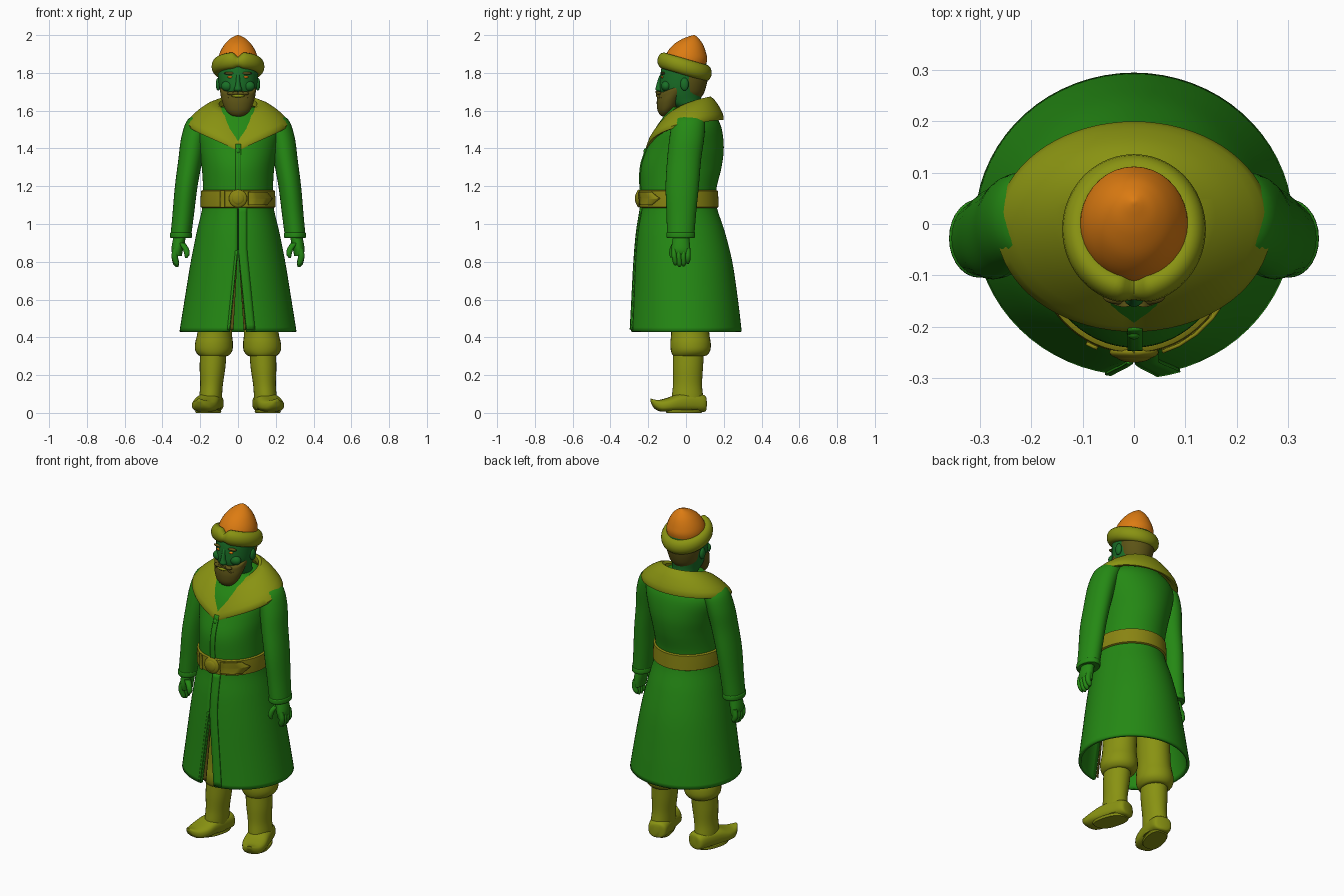
import bpy, bmesh, math
from mathutils import Vector

if "Cube" in bpy.data.objects:
    bpy.data.objects.remove(bpy.data.objects["Cube"], do_unlink=True)


def material(name, rgb):
    m = bpy.data.materials.new(name)
    m.use_nodes = True
    m.diffuse_color = (*rgb, 1)
    m.node_tree.nodes["Principled BSDF"].inputs["Base Color"].default_value = (*rgb, 1)
    return m


GREEN = material("coat green", (0.018, 0.25, 0.007))
SKIN = material("skin green", (0.01, 0.16, 0.02))
OLIVE = material("fur and boot olive", (0.25, 0.29, 0.006))
BELT = material("belt olive", (0.25, 0.23, 0.006))
BROWN = material("beard brown", (0.11, 0.09, 0.008))
ORANGE = material("hat orange", (0.72, 0.2, 0.006))


def smooth_rows(rows, n=5):
    """Catmull-Rom resampling of a list of equal-length tuples."""
    r = [Vector(v) for v in rows]
    out = []
    for i in range(len(r) - 1):
        a, b, c, d = r[max(i - 1, 0)], r[i], r[i + 1], r[min(i + 2, len(r) - 1)]
        for k in range(n):
            t = k / n
            out.append(b + (c - a) * t / 2 + (a * 2 - b * 5 + c * 4 - d) * t * t / 2
                       + (b * 3 - a - c * 3 + d) * t ** 3 / 2)
    return out + [r[-1]]


def skin_rings(name, rings, mat, closed=True, capped=True, loop=False, thick=0):
    """Join rows of points with faces; optionally cap, close or thicken."""
    bm = bmesh.new()
    vs = [[bm.verts.new(p) for p in ring] for ring in rings]
    n, m = len(rings[0]), len(rings)
    for i in range(m if loop else m - 1):
        lo, hi = vs[i], vs[(i + 1) % m]
        for j in range(n if closed else n - 1):
            k = (j + 1) % n
            bm.faces.new((lo[j], lo[k], hi[k], hi[j]))
    if capped and not loop:
        bm.faces.new(vs[0][::-1])
        bm.faces.new(vs[-1])
    if capped or loop:
        bmesh.ops.recalc_face_normals(bm, faces=bm.faces)
    me = bpy.data.meshes.new(name)
    bm.to_mesh(me)
    bm.free()
    me.materials.append(mat)
    ob = bpy.data.objects.new(name, me)
    bpy.context.collection.objects.link(ob)
    if thick:
        mod = ob.modifiers.new("thickness", "SOLIDIFY")
        mod.thickness, mod.offset = abs(thick), (1 if thick > 0 else -1)
    bpy.ops.object.select_all(action="DESELECT")
    ob.select_set(True)
    bpy.context.view_layer.objects.active = ob
    bpy.ops.object.shade_smooth_by_angle(angle=math.radians(45))
    return ob


def loft(name, rows, mat, side=1, seg=28, power=1.0, bend=lambda p: p):
    """Elliptical sections (cx, cy, z, rx, ry) stacked into a closed body."""
    def arc(v):
        return math.copysign(abs(v) ** power, v)
    rings = []
    for cx, cy, z, rx, ry in smooth_rows(rows):
        ring = []
        for j in range(seg):
            a = math.tau * j / seg
            x, y, h = bend((cx + max(rx, .001) * arc(math.sin(a)),
                            cy - max(ry, .001) * arc(math.cos(a)), z))
            ring.append((side * x, y, h))
        rings.append(ring)
    return skin_rings(name, rings, mat)


def blob(name, centre, size, mat, seg=18):
    """Ellipsoid."""
    c, s = Vector(centre), size
    steps = [math.pi * k / 8 for k in range(9)]
    return loft(name, [(c.x, c.y, c.z - s[2] * math.cos(t), s[0] * math.sin(t), s[1] * math.sin(t))
                       for t in steps], mat, seg=seg)


# Coat silhouette: z, half width, front y, back y
COAT = smooth_rows([(.43, .31, -.295, .295), (.6, .283, -.284, .275), (.8, .25, -.272, .245),
                    (.96, .218, -.258, .205), (1.09, .188, -.238, .163), (1.18, .185, -.24, .16),
                    (1.3, .192, -.238, .188), (1.4, .21, -.207, .2), (1.5, .228, -.165, .19),
                    (1.56, .2, -.125, .165), (1.62, .11, -.08, .12)], 8)


def coat(z):
    for a, b in zip(COAT, COAT[1:]):
        if z <= b[0]:
            return a.lerp(b, max(0, (z - a[0]) / (b[0] - a[0])))
    return COAT[-1]


def coat_point(phi, z, grow=0):
    _, rx, front, back = coat(z)
    return ((rx + grow) * math.sin(phi),
            (front + back) / 2 - ((back - front) / 2 + grow) * math.cos(phi), z)


def span(a, b, n):
    return [a + (b - a) * i / n for i in range(n + 1)]


def slit(z):
    return max(.002, .045 * (.88 - z) / .45)


# Skirt with front slit, then torso
rings = []
for z in span(.43, 1.12, 30):
    gap = math.asin(slit(z) / coat(z)[1])
    rings.append([coat_point(p, z) for p in span(gap, math.tau - gap, 64)])
skin_rings("coat_skirt", rings, GREEN, closed=False, capped=False, thick=-.016)
skin_rings("coat_torso", [[coat_point(math.tau * j / 64, z) for j in range(64)]
                          for z in span(1.08, 1.62, 28)], GREEN)

# Raised front edge of the overlapping coat panel, and the slit lining
def panel(name, x0, x1, low, high, mat, grow, thick):
    rows = []
    for z in span(low, high, 24):
        xs = span(x0(z), x1(z), 3)
        rows.append([coat_point(math.asin(x / coat(z)[1]), z, grow) for x in xs])
    skin_rings(name, rows, mat, closed=False, capped=False, thick=thick)


panel("left_front_edge", slit, lambda z: slit(z) + .045, .44, 1.09, GREEN, 0, .007)
panel("right_front_edge", lambda z: -slit(z) - .012, lambda z: -slit(z), .44, .86, GREEN, 0, .005)
panel("chest_edge", lambda z: -.012, lambda z: .016, 1.17, 1.42, GREEN, 0, .007)
panel("right_slit_lining", lambda z: -slit(z) - .005, lambda z: -slit(z) * .6, .44, .85, BROWN, -.022, -.004)
panel("left_slit_lining", lambda z: slit(z) * .75, lambda z: slit(z) + .005, .44, .85, BROWN, -.022, -.004)

# Belt with oval buckle, strap tip and keepers
skin_rings("belt", [[coat_point(math.tau * j / 64, z, g) for j in range(64)]
                    for z, g in ((1.085, 0), (1.09, .01), (1.135, .014), (1.175, .01), (1.18, 0))], BELT)
blob("buckle", (0, -.25, 1.135), (.048, .016, .047), BELT, 24)
blob("buckle_centre", (0, -.258, 1.135), (.034, .012, .033), BELT, 24)
panel("strap_tip", lambda z: .05, lambda z: .165 - abs(z - 1.135) * .7, 1.1, 1.17, BELT, .014, .007)
panel("belt_keeper", lambda z: -.085, lambda z: -.065, 1.088, 1.178, BELT, .013, .007)

# Broad fur collar, dipping to a point in front
def collar_ring(t, lift):
    ring = []
    for j in range(72):
        phi = math.tau * j / 72
        f = abs(1 - phi / math.pi)
        z_in, z_out = 1.665 - .11 * f ** 2, 1.562 - .165 * f ** 2.6
        rx, ry = .1 + .168 * t, .095 + .11 * t
        y = .025 - .03 * t - ry * math.cos(phi)
        z = z_in + (z_out - z_in) * t ** 1.25 + lift
        ring.append((rx * math.sin(phi), y, z))
    return ring


skin_rings("fur_collar", [collar_ring(t, h) for t, h in
                          ((0, -.03), (0, 0), (.12, .017), (.35, .024), (.6, .024), (.8, .02), (.93, .014),
                           (1, .002), (.98, -.014), (.85, -.03), (.4, -.035))], OLIVE, capped=False, loop=True)
blob("collar_clasp", (0, -.213, 1.385), (.014, .012, .016), GREEN)

for side, label in ((1, "left"), (-1, "right")):
    # Sleeve, cuff and hand
    loft(label + "_sleeve", [(.17, .02, 1.585, .04, .05), (.2, .015, 1.55, .068, .085),
                             (.232, .005, 1.46, .068, .092), (.252, -.01, 1.34, .064, .09),
                             (.274, -.02, 1.2, .06, .088), (.29, -.025, 1.05, .057, .078),
                             (.301, -.028, .95, .055, .073), (.302, -.028, .925, .054, .072)], GREEN, side)
    loft(label + "_cuff", [(.301, -.028, .955, .055, .073), (.302, -.028, .95, .058, .076),
                           (.302, -.028, .932, .058, .076), (.302, -.028, .925, .053, .07)], GREEN, side)
    loft(label + "_palm", [(.305, -.025, .95, .032, .04), (.315, -.027, .9, .033, .047),
                           (.322, -.027, .86, .03, .05), (.32, -.025, .83, .022, .045)], GREEN, side)
    for i in range(4):
        y, tip = -.062 + .024 * i, .785 - .013 * math.sin(i + .4)
        loft(label + "_finger_%d" % (i + 1),
             [(.328, y, .87, .017, .014), (.335, y, .83, .017, .014), (.328, y * .9, tip + .015, .015, .013),
              (.322, y * .9, tip, .006, .005)], GREEN, side, 12)
    loft(label + "_thumb", [(.3, -.055, .9, .02, .018), (.278, -.07, .87, .017, .016),
                            (.27, -.075, .84, .014, .014), (.275, -.075, .82, .006, .006)], GREEN, side, 12)
    # Bloused trousers and boot
    loft(label + "_trouser", [(.1, .02, .92, .085, .11), (.11, .02, .7, .088, .105), (.122, .022, .45, .09, .1),
                              (.127, .024, .37, .1, .107), (.128, .024, .33, .098, .104),
                              (.128, .02, .305, .08, .09), (.128, .015, .3, .06, .07)], OLIVE, side)
    loft(label + "_boot_shaft", [(.13, .014, .33, .07, .082), (.135, .01, .24, .068, .08),
                                 (.14, .008, .15, .06, .077), (.145, .008, .08, .06, .083),
                                 (.145, .01, .02, .056, .082)], OLIVE, side)
    # Foot sections run forwards along the outward-turned boot
    loft(label + "_boot_foot", [(0, .045, -.1, .02, .03), (0, .05, -.088, .05, .045), (0, .055, -.03, .06, .05),
                                (0, .053, .04, .065, .048), (0, .043, .1, .066, .037), (.002, .039, .145, .052, .03),
                                (.004, .05, .175, .03, .021), (.006, .068, .192, .008, .008)],
         OLIVE, side, 28, .75,
         lambda p: (.15 + p[0] + .26 * p[2], -p[2] + .25 * p[0] + .004, p[1]))
    loft(label + "_boot_sole", [(.155, -.01, .0, .058, .088), (.155, -.01, .008, .062, .092),
                                (.155, -.01, .014, .06, .09)], OLIVE, side, 28, .8,
         lambda p: (p[0] - .26 * p[1], p[1] * 1.05, p[2]))

# Head, nose and facial features
loft("head", [(0, .03, 1.5, .065, .062), (0, .025, 1.6, .068, .066), (0, -.01, 1.645, .078, .09),
              (0, -.025, 1.7, .094, .11), (0, -.018, 1.76, .104, .12), (0, -.008, 1.84, .106, .118),
              (0, 0, 1.9, .08, .09)], SKIN, seg=36)
loft("nose", [(0, -.138, 1.7, .012, .01), (0, -.14, 1.712, .021, .021), (0, -.138, 1.735, .014, .019),
              (0, -.132, 1.775, .01, .013), (0, -.125, 1.8, .008, .006)], SKIN, seg=16)
loft("hair_back", [(0, .0, 1.67, .068, .08), (0, .005, 1.7, .086, .093), (0, .012, 1.76, .1, .102),
                   (0, .01, 1.83, .105, .11)], BROWN)
loft("beard", [(0, -.1, 1.568, .015, .015), (0, -.1, 1.575, .042, .035), (0, -.094, 1.6, .068, .056),
               (0, -.08, 1.64, .086, .075), (0, -.064, 1.672, .094, .088), (0, -.06, 1.695, .094, .084),
               (0, -.05, 1.7, .08, .07)], BROWN, seg=36,
     bend=lambda p: (p[0], p[1], p[2] + .42 * max(0, p[1] + .12)))
blob("lower_lip", (0, -.149, 1.678), (.036, .01, .008), OLIVE)
for side, label in ((1, "left"), (-1, "right")):
    loft(label + "_moustache", [(.0, -.147, 0, .012, .008), (.02, -.151, 0, .014, .011), (.042, -.143, 0, .01, .01),
                                (.06, -.13, 0, .003, .004)], BROWN, side, 12,
         bend=lambda p: (p[0], p[1], 1.698 - .35 * p[0] + (p[2] if p[2] else .012 * math.sin(p[0] * 90))))
    blob(label + "_moustache_body", (side * .026, -.143, 1.692), (.034, .014, .011), BROWN)
    blob(label + "_brow", (side * .045, -.122, 1.798), (.03, .012, .008), BROWN)
    blob(label + "_eye", (side * .04, -.125, 1.778), (.015, .008, .007), ORANGE)
    blob(label + "_cheek", (side * .055, -.105, 1.73), (.035, .026, .028), SKIN)
    blob(label + "_ear", (side * .104, -.008, 1.74), (.014, .022, .034), SKIN)

# Hat: pointed crown and rolled fur band, tilted back
loft("hat_crown", [(0, 0, 1.82, .1, .1), (0, 0, 1.87, .105, .112), (0, .003, 1.91, .095, .102),
                   (0, .012, 1.95, .072, .078), (0, .024, 1.978, .045, .047), (0, .036, 1.994, .018, .019),
                   (0, .042, 2.0, .003, .003)], ORANGE, seg=36)
band = []
for j in range(72):
    phi = math.tau * j / 72
    off = min(phi, math.tau - phi)
    notch = math.exp(-(off / .16) ** 2)
    ring = []
    for k in range(16):
        a = math.tau * k / 16
        r = .108 + .032 * math.cos(a) * (1 - .25 * notch)
        z = 1.833 + .033 * math.cos(phi) + (.044 * math.sin(a)) * (1 - .4 * notch) - .008 * notch
        ring.append((r * math.sin(phi), -.01 - (r + .006) * math.cos(phi), z))
    band.append(ring)
skin_rings("hat_fur_band", band, OLIVE, capped=False, loop=True)
